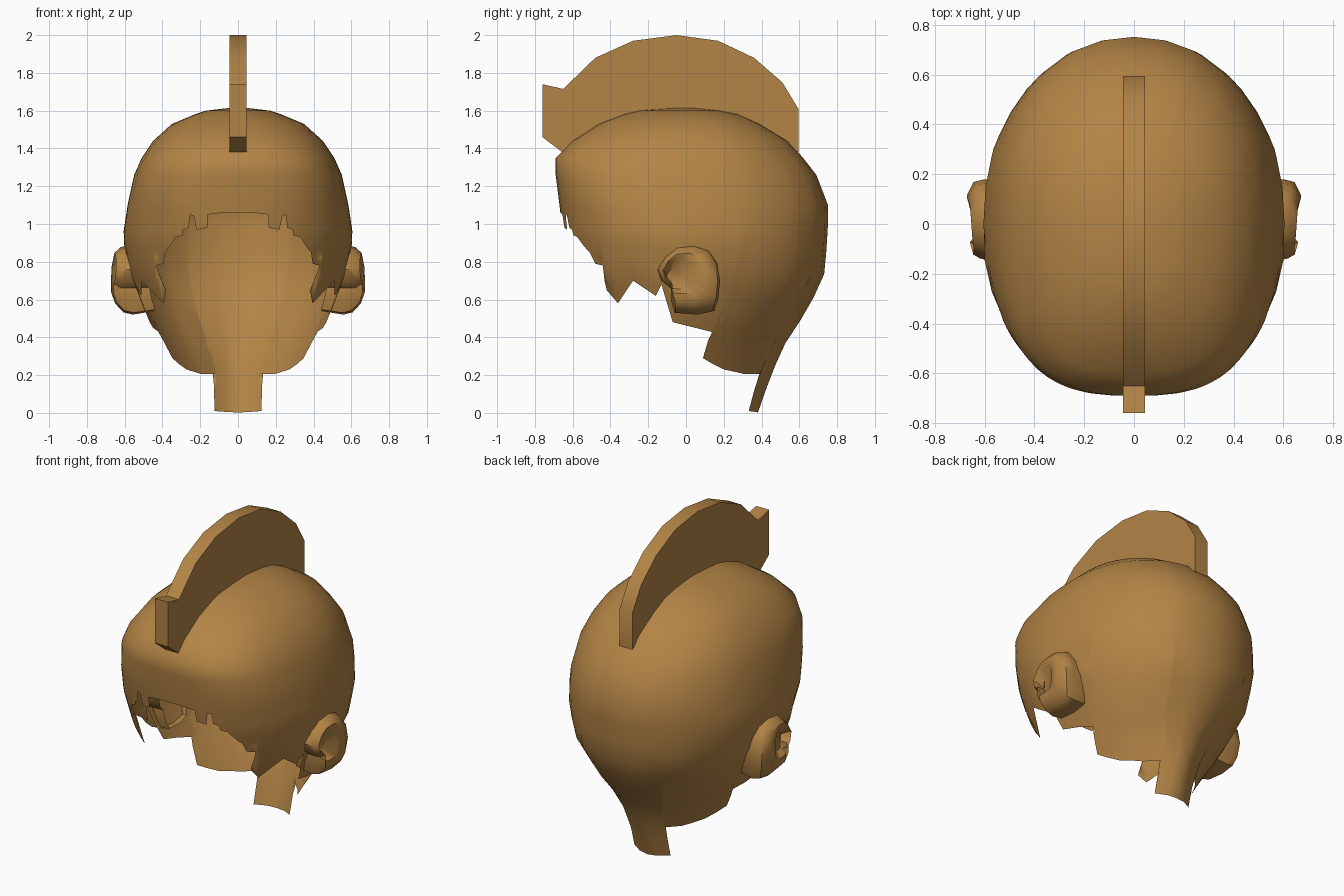
import bpy, bmesh, math

if "Cube" in bpy.data.objects:
    bpy.data.objects.remove(bpy.data.objects["Cube"])

mat = bpy.data.materials.new("hair_brown")
mat.diffuse_color = (0.45, 0.23, 0.06, 1)
mat.use_nodes = True
mat.node_tree.nodes["Principled BSDF"].inputs["Base Color"].default_value = mat.diffuse_color


def make(name, verts, faces, mirror=True, angle=50):
    me = bpy.data.meshes.new(name)
    me.from_pydata(verts, [], faces)
    bm = bmesh.new()
    bm.from_mesh(me)
    bmesh.ops.remove_doubles(bm, verts=bm.verts, dist=0.0008)
    bm.to_mesh(me)
    bm.free()
    me.materials.append(mat)
    ob = bpy.data.objects.new(name, me)
    bpy.context.collection.objects.link(ob)
    if mirror:
        m = ob.modifiers.new("mirror", 'MIRROR')
        m.merge_threshold = 0.002
    bpy.ops.object.select_all(action='DESELECT')
    ob.select_set(True)
    bpy.context.view_layer.objects.active = ob
    bpy.ops.object.shade_smooth_by_angle(angle=math.radians(angle))
    return ob


# Head cross-sections: z, half width, front depth, back depth, front and back roundness
SECTIONS = [
    (1.62, 0, 0, 0, 2.3, 2.1), (1.60, .17, .25, .18, 2.3, 2.1),
    (1.58, .23, .33, .28, 2.4, 2.1), (1.53, .35, .46, .39, 2.5, 2.1),
    (1.44, .45, .60, .54, 2.6, 2.1), (1.35, .51, .69, .62, 2.7, 2.1),
    (1.26, .55, .69, .69, 2.8, 2.1), (1.10, .585, .67, .752, 2.6, 2.1),
    (.93, .61, .65, .75, 2.3, 2.1), (.72, .57, .58, .73, 2.3, 2.1),
    (.58, .51, .51, .66, 2.3, 2.0), (.48, .47, .48, .60, 2.3, 1.9),
    (.36, .40, .45, .52, 2.2, 1.7), (.20, .31, .35, .45, 2.0, 1.6),
    (0, .25, .30, .38, 2.0, 2.0)]


def section(z):
    for a, b in zip(SECTIONS, SECTIONS[1:]):
        if z >= b[0]:
            t = (a[0] - z) / (a[0] - b[0])
            return [p + (q - p) * t for p, q in zip(a, b)][1:]
    return SECTIONS[-1][1:]


def point(phi, z):
    w, f, b, nf, nb = section(z)
    s, c = max(0, math.sin(phi)), math.cos(phi)
    n, d = (nf, -f) if c >= 0 else (nb, b)
    return (w * s ** (2 / n), d * abs(c) ** (2 / n), z)


def phi_from_x(x, z, back=False):
    w, f, b, nf, nb = section(z)
    p = math.asin(min(1, (x / w) ** ((nb if back else nf) / 2)))
    return math.pi - p if back else p


def phi_from_y(y, z):
    w, f, b, nf, nb = section(z)
    if y < 0:
        return math.acos(min(1, (-y / f) ** (nf / 2)))
    return math.pi - math.acos(min(1, (y / b) ** (nb / 2)))


# Ragged lower edge: fringe by x, sideburn and nape by y, neck tab by x
fringe = [(0, 1.06), (.08, 1.06), (.16, 1.05), (.163, .98), (.22, .97), (.225, 1.04),
          (.255, 1.05), (.26, .98), (.29, .97), (.295, .94), (.33, .93)]
side = [(-.53, .87), (-.51, .85), (-.48, .79), (-.44, .78), (-.42, .65), (-.36, .58),
        (-.28, .70), (-.16, .62), (-.13, .68), (-.07, .48), (.05, .45), (.17, .42),
        (.13, .35), (.09, .29), (.14, .26), (.20, .23), (.27, .215), (.31, .205)]
tab = [(.115, .205), (.125, .01), (.06, .005), (0, .002)]
edge = [(phi_from_x(x, z), z) for x, z in fringe]
edge += [(phi_from_y(y, z), z) for y, z in side]
edge += [(phi_from_x(x, z, True), z) for x, z in tab]

# Head shell: fixed rings on the dome, then rings stretching down to the edge
count = len(edge)
upper = [.7 * p + .3 * math.pi * i / (count - 1)
         for i, p in enumerate(sorted(e[0] for e in edge))]
dome = [s[0] for s in SECTIONS[:8]]
LOWER = 9
rows = [[point(p, z) for p in upper] for z in dome]
for k in range(1, LOWER + 1):
    t = k / LOWER
    rows.append([point(u + (p - u) * t ** .8, dome[-1] + (zb - dome[-1]) * t)
                 for u, (p, zb) in zip(upper, edge)])
verts = [v for r in rows for v in r]
faces = [(r * count + i, (r + 1) * count + i, (r + 1) * count + i + 1, r * count + i + 1)
         for r in range(len(rows) - 1) for i in range(count - 1)]
make("head_shell", verts, faces, angle=60)

# Ears: lofted outline with a hollow facing forward
outline = [(-.15, .76), (-.11, .83), (-.05, .88), (.04, .89), (.12, .86), (.165, .79),
           (.18, .70), (.17, .60), (.15, .54), (.06, .52), (-.06, .53), (-.08, .60),
           (-.08, .66), (-.13, .70)]
# ring: scale about centre, centre y, centre z, x
rings = [(.9, .02, .70, .48), (1.0, .02, .70, .60), (.93, .02, .70, .645),
         (.72, .0, .71, .672), (.5, -.03, .72, .655), (.3, -.05, .71, .61)]
ev = []
for s, cy, cz, x in rings:
    for y, z in outline:
        zz = cz + (z - .70) * s
        drop = .35 * max(0, .64 - zz) + .2 * max(0, zz - .76) + .2 * max(0, -.02 - y)
        ev.append((x - drop, cy + (y - .02) * s, zz))
n = len(outline)
ef = [(r * n + i, r * n + (i + 1) % n, (r + 1) * n + (i + 1) % n, (r + 1) * n + i)
      for r in range(len(rings) - 1) for i in range(n)]
ef = [f[::-1] for f in ef]
ef.append(tuple(range((len(rings) - 1) * n, len(rings) * n))[::-1])
make("ears", ev, ef, angle=45)

# Crest: side profile extruded across the centre line
crest = [(-.76, 1.74), (-.65, 1.715), (-.48, 1.88), (-.28, 1.97), (-.05, 2.0),
         (.17, 1.97), (.36, 1.88), (.51, 1.75), (.595, 1.61), (.595, 1.38),
         (.45, 1.48), (.28, 1.56), (-.13, 1.60), (-.44, 1.52), (-.655, 1.38), (-.76, 1.46)]
m = len(crest)
cv = [(x, y, z) for x in (.045, -.045) for y, z in crest]
cf = [tuple(range(m))[::-1], tuple(range(m, 2 * m))]
cf += [(i, (i + 1) % m, m + (i + 1) % m, m + i) for i in range(m)]
make("crest", cv, cf, mirror=False, angle=40)
